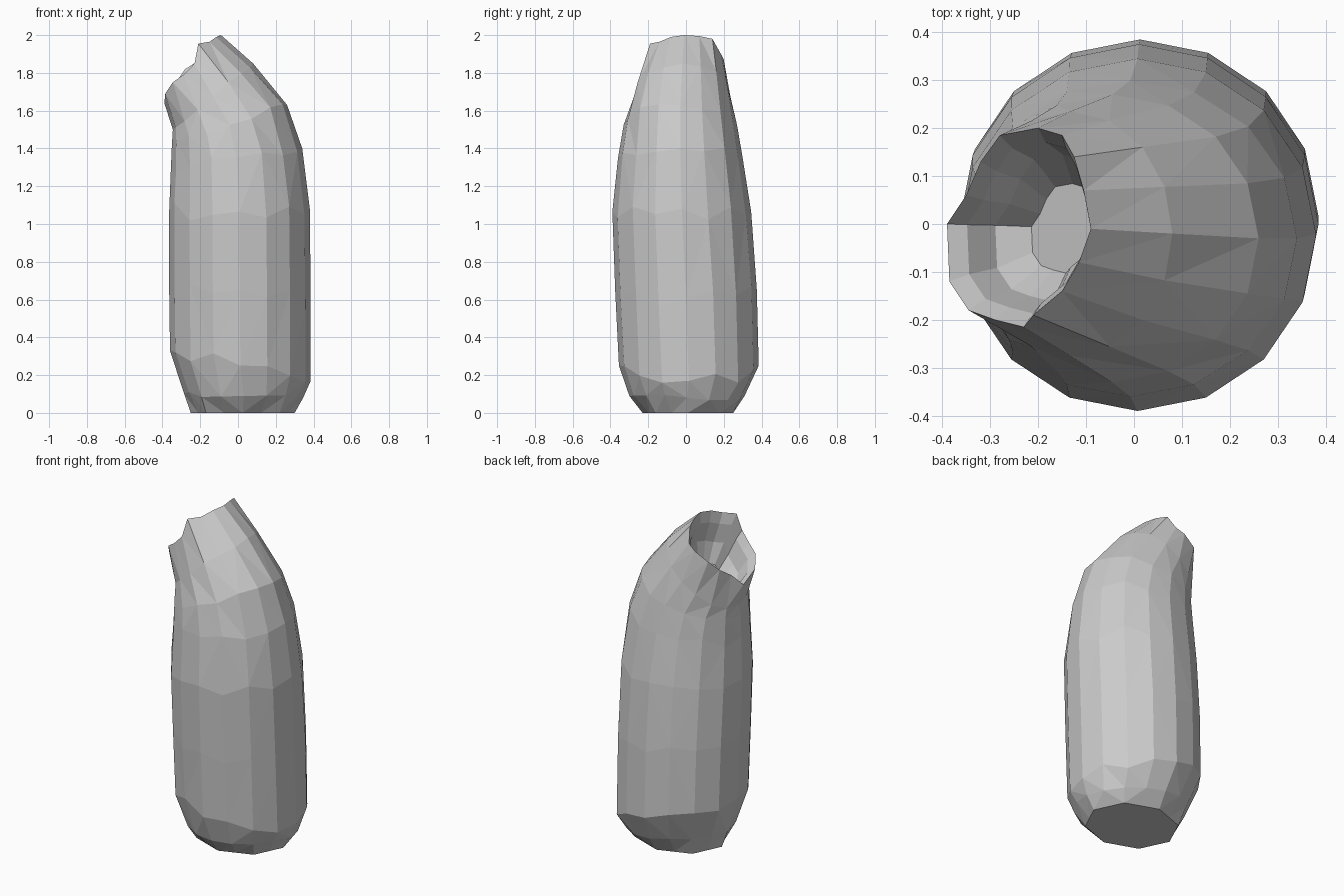
import bpy, bmesh, math, random
from mathutils import Vector

if "Cube" in bpy.data.objects:
    bpy.data.objects.remove(bpy.data.objects["Cube"])

random.seed(4)
N = 16

# Outer body rings: left x,z / right x,z / front y / back y / slide amount
RINGS = [
    (-0.25, 0.00, 0.30, 0.00, -0.23, 0.25, 0.0),
    (-0.285, 0.10, 0.345, 0.08, -0.30, 0.31, 0.02),
    (-0.36, 0.33, 0.385, 0.17, -0.355, 0.385, 0.04),
    (-0.365, 0.70, 0.385, 0.60, -0.375, 0.375, 0.05),
    (-0.365, 1.05, 0.38, 1.08, -0.39, 0.345, 0.06),
    (-0.355, 1.30, 0.34, 1.40, -0.36, 0.30, 0.04),
    (-0.35, 1.42, 0.26, 1.63, -0.33, 0.27, 0.02),
    (-0.345, 1.50, 0.08, 1.85, -0.275, 0.235, 0.01),
]

# Broken rim of the mouth, counter-clockwise from the right-most point
RIM = [(-0.09, -0.01, 2.0), (-0.105, 0.07, 1.995), (-0.125, 0.14, 1.98),
       (-0.15, 0.185, 1.90), (-0.20, 0.20, 1.87), (-0.28, 0.185, 1.82),
       (-0.32, 0.13, 1.76), (-0.35, 0.06, 1.71), (-0.39, 0.0, 1.64),
       (-0.385, -0.12, 1.69), (-0.345, -0.18, 1.75), (-0.29, -0.20, 1.79),
       (-0.23, -0.215, 1.85), (-0.21, -0.19, 1.955), (-0.15, -0.14, 1.965),
       (-0.115, -0.08, 1.99)]


def tilted_ring(bm, xl, zl, xr, zr, y0, y1, slide):
    verts = []
    for i in range(N):
        a = 2 * math.pi * i / N
        # the foot ring is an octagon with extra points on its edges
        k = math.cos(math.pi / 8) if zr == 0 and i % 2 else 1
        c, s = k * math.cos(a), k * math.sin(a)
        dz = random.uniform(-slide, slide) if i % 4 else 0
        verts.append(bm.verts.new((
            (xl + xr) / 2 + (xr - xl) / 2 * c,
            (y0 + y1) / 2 + (y1 - y0) / 2 * s,
            (zl + zr) / 2 + (zr - zl) / 2 * c + dz)))
    return verts


def cavity_ring(bm, scale, shift):
    mid = sum((Vector(p) for p in RIM), Vector()) / N
    return [bm.verts.new(mid + (Vector(p) - mid) * scale + Vector(shift))
            for p in RIM]


bm = bmesh.new()
# Outer wall up to the mouth
loops = [tilted_ring(bm, *r) for r in RINGS]
loops.append([bm.verts.new(p) for p in RIM])
# Inner wall of the hollow
loops.append(cavity_ring(bm, 0.86, (0.02, 0, -0.05)))
loops.append(cavity_ring(bm, 0.74, (0.06, 0, -0.15)))
loops.append(cavity_ring(bm, 0.45, (0.09, 0, -0.24)))

for a, b in zip(loops, loops[1:]):
    for i in range(N):
        j = (i + 1) % N
        bm.faces.new((a[i], a[j], b[j], b[i]))
# Flat foot and hollow floor
bm.faces.new(loops[0][::-1])
bm.faces.new(loops[-1])
bmesh.ops.recalc_face_normals(bm, faces=bm.faces[:])
bmesh.ops.triangulate(bm, faces=[f for f in bm.faces if len(f.verts) == 4])

mesh = bpy.data.meshes.new("hollow_body")
bm.to_mesh(mesh)
bm.free()
obj = bpy.data.objects.new("hollow_body", mesh)
bpy.context.collection.objects.link(obj)
